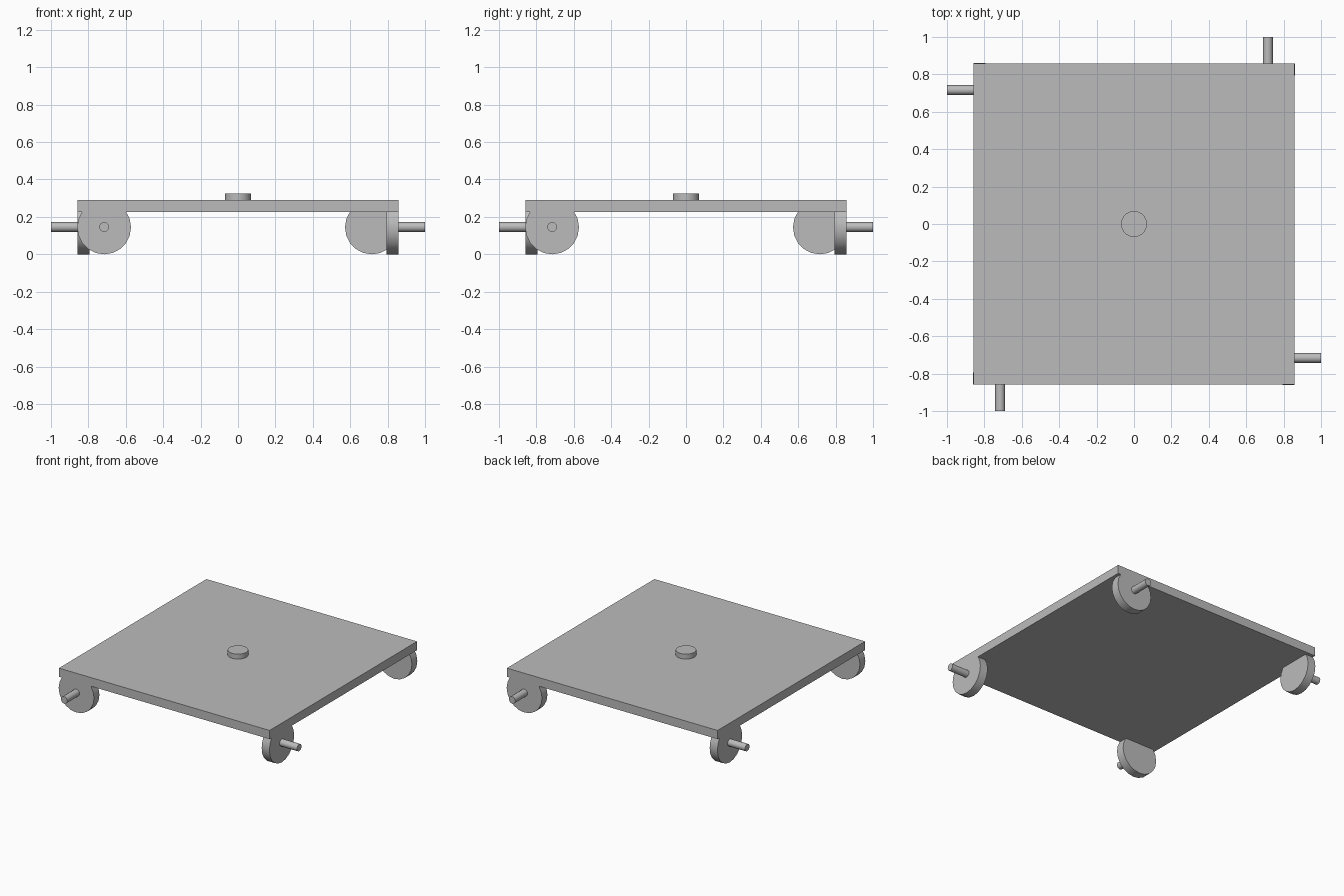
import bpy
import bmesh
import math
from mathutils import Matrix, Vector

default = bpy.data.objects.get("Cube")
if default:
    bpy.data.objects.remove(default, do_unlink=True)

HALF = 0.858          # half width of the deck
TOP, UNDER = 0.289, 0.225
WHEEL_R, WHEEL_X, WHEEL_T = 0.144, 0.716, 0.063

grey = bpy.data.materials.new("plain_grey")
grey.use_nodes = True
colour = (0.5, 0.5, 0.5, 1)
grey.diffuse_color = colour
grey.node_tree.nodes["Principled BSDF"].inputs["Base Color"].default_value = colour


def finish(bm, name):
    bmesh.ops.recalc_face_normals(bm, faces=bm.faces)
    mesh = bpy.data.meshes.new(name)
    bm.to_mesh(mesh)
    bm.free()
    mesh.materials.append(grey)
    obj = bpy.data.objects.new(name, mesh)
    bpy.context.collection.objects.link(obj)
    bpy.ops.object.select_all(action='DESELECT')
    obj.select_set(True)
    bpy.context.view_layer.objects.active = obj
    bpy.ops.object.shade_smooth_by_angle(angle=math.radians(35))
    return obj


def cylinder(centre, radius, depth, sides, turn=Matrix()):
    bm = bmesh.new()
    bmesh.ops.create_cone(bm, cap_ends=True, segments=sides, radius1=radius,
                          radius2=radius, depth=depth,
                          matrix=Matrix.Translation(centre) @ turn)
    return bm


# Square deck
bm = bmesh.new()
bmesh.ops.create_cube(bm, size=1, matrix=Matrix.Translation((0, 0, (TOP + UNDER) / 2))
                      @ Matrix.Diagonal((2 * HALF, 2 * HALF, TOP - UNDER, 1)))
finish(bm, "deck")

# Round button on the deck
finish(cylinder((0, 0, 0.307), 0.069, 0.038, 32), "centre_button")

# Wheel and axle pin at each corner, turned a quarter each time
face_front = Matrix.Rotation(math.pi / 2, 4, 'X')
for i, place in enumerate(("front", "left", "back", "right")):
    quarter = Matrix.Rotation(i * math.pi / 2, 4, 'Z')

    # Wheel, trimmed where it meets the deck
    bm = cylinder((-WHEEL_X, -HALF + WHEEL_T / 2, WHEEL_R), WHEEL_R, WHEEL_T, 20, face_front)
    cut = bmesh.ops.bisect_plane(bm, geom=bm.verts[:] + bm.edges[:] + bm.faces[:],
                                 plane_co=Vector((0, 0, UNDER)), plane_no=Vector((0, 0, 1)),
                                 clear_outer=True)
    rim = [e for e in cut["geom_cut"] if isinstance(e, bmesh.types.BMEdge)]
    bmesh.ops.edgeloop_fill(bm, edges=rim)
    bm.transform(quarter)
    finish(bm, place + "_wheel")

    # Axle pin
    bm = cylinder((-WHEEL_X, -(1 + HALF) / 2, 0.146), 0.026, 1 - HALF, 16, face_front)
    bm.transform(quarter)
    finish(bm, place + "_axle_pin")
